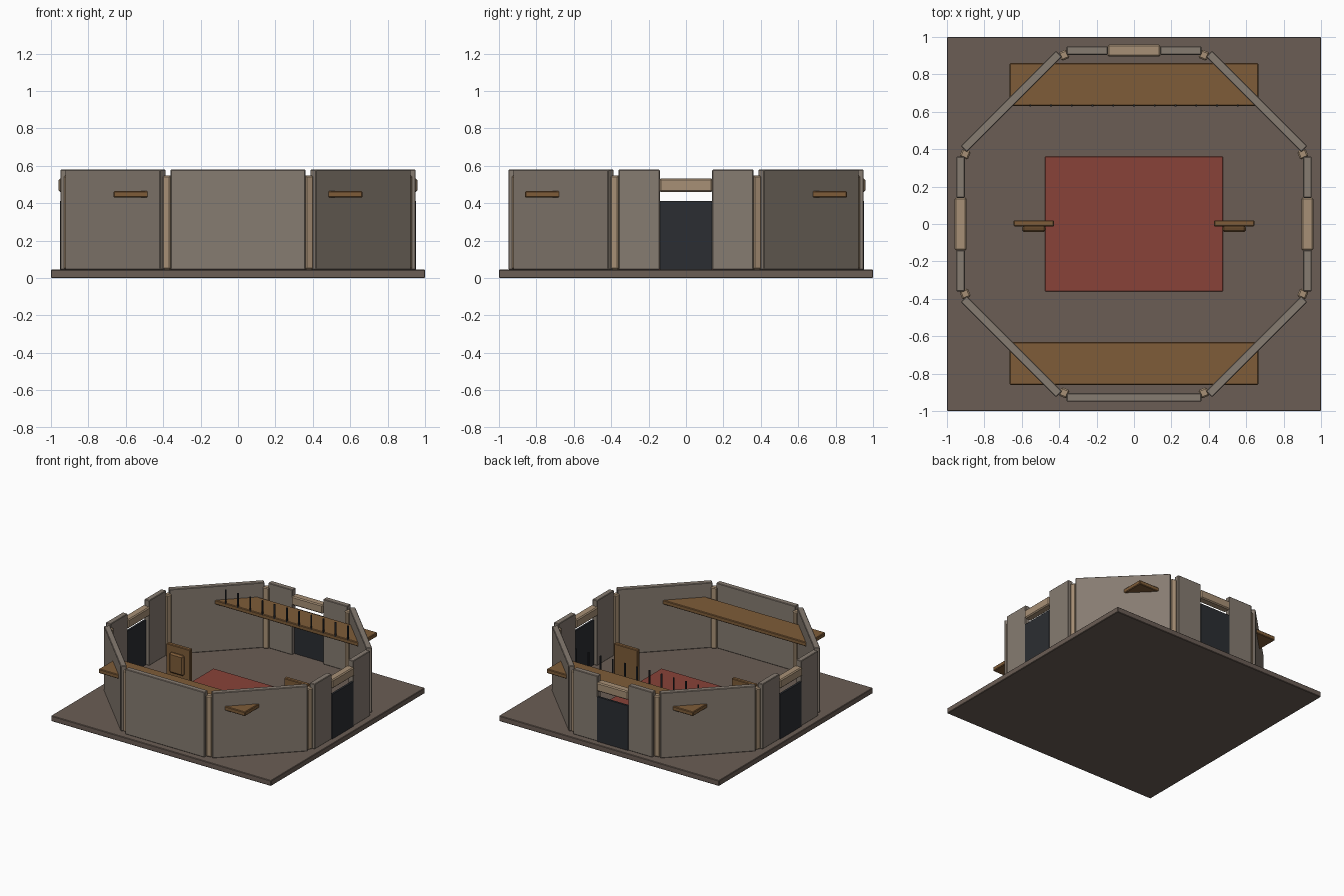
import bpy, math
from mathutils import Matrix, Vector

if "Cube" in bpy.data.objects:
    bpy.data.objects.remove(bpy.data.objects["Cube"])


def material(name, r, g, b):
    m = bpy.data.materials.new(name)
    m.diffuse_color = (r, g, b, 1)
    m.use_nodes = True
    m.node_tree.nodes["Principled BSDF"].inputs["Base Color"].default_value = m.diffuse_color
    return m


STONE = material("stone", 0.24, 0.20, 0.165)
FLOOR = material("floor_stone", 0.145, 0.11, 0.09)
TRIM = material("pale_stone", 0.39, 0.28, 0.18)
WOOD = material("wood", 0.21, 0.107, 0.04)
RED = material("red_cloth", 0.25, 0.055, 0.04)
DARK = material("dark_iron", 0.024, 0.027, 0.032)

BASE = 0.045      # top of the floor slab
APOTHEM = 0.927   # centre to wall mid-line
WALL_TOP = 0.58


def box(name, x, y, z, mat, angle=0.0, bevel=0.004):
    """Box from (min, max) ranges, turned about the z axis of the room."""
    size = Vector((x[1] - x[0], y[1] - y[0], z[1] - z[0]))
    mid = Vector((sum(x) / 2, sum(y) / 2, sum(z) / 2))
    bpy.ops.mesh.primitive_cube_add(size=1)
    ob = bpy.context.object
    ob.name = name
    ob.data.transform(Matrix.Diagonal((*size, 1)))
    rot = Matrix.Rotation(angle, 4, 'Z')
    ob.matrix_world = rot @ Matrix.Translation(mid)
    ob.data.materials.append(mat)
    if bevel:
        mod = ob.modifiers.new("edge", 'BEVEL')
        mod.width = bevel
        mod.segments = 1
    return ob


# Floor slab and carpet
box("floor_slab", (-1, 1), (-1, 1), (0, BASE), FLOOR)
box("carpet", (-0.475, 0.475), (-0.36, 0.36), (BASE - 0.005, 0.054), RED, bevel=0.002)

# Eight walls; side 0 faces back (+y), doors on the back, left and right
thick = (APOTHEM - 0.0225, APOTHEM + 0.0225)
for i in range(8):
    a = i * math.pi / 4
    if i in (0, 2, 6):
        box("wall_left_of_door", (-0.36, -0.14), thick, (BASE, WALL_TOP), STONE, a)
        box("wall_right_of_door", (0.14, 0.36), thick, (BASE, WALL_TOP), STONE, a)
        box("lintel", (-0.142, 0.142), (0.895, 0.959), (0.46, 0.532), TRIM, a, 0.008)
        box("door", (-0.14, 0.14), (0.936, 0.953), (BASE, 0.412), DARK, a, 0)
    else:
        box("wall", (-0.36, 0.36), thick, (BASE, WALL_TOP), STONE, a)
    # Corner pillar
    box("corner_pillar", (-0.024, 0.024), (0.953, 1.001), (BASE, 0.548), TRIM,
        a + math.pi / 8, 0.008)

# Galleries at front and back
for name, s in (("front_gallery", -1), ("back_gallery", 1)):
    y = sorted((s * 0.63, s * 0.86))
    box(name, (-0.665, 0.665), y, (0.43, 0.465), WOOD, bevel=0.005)

# Railing posts on the back gallery
for i in range(11):
    px = -0.555 + i * 0.111
    box("railing_post", (px - 0.005, px + 0.005), (0.629, 0.639), (0.455, 0.575), DARK, bevel=0)

# Two standing boards with raised panels
for s in (-1, 1):
    c = s * 0.535
    box("standing_board", (c - 0.108, c + 0.108), (-0.014, 0.02), (BASE, 0.36), WOOD, bevel=0.005)
    box("raised_panel", (c - 0.065, c + 0.065), (-0.043, -0.01), (0.14, 0.305), WOOD, bevel=0.012)
